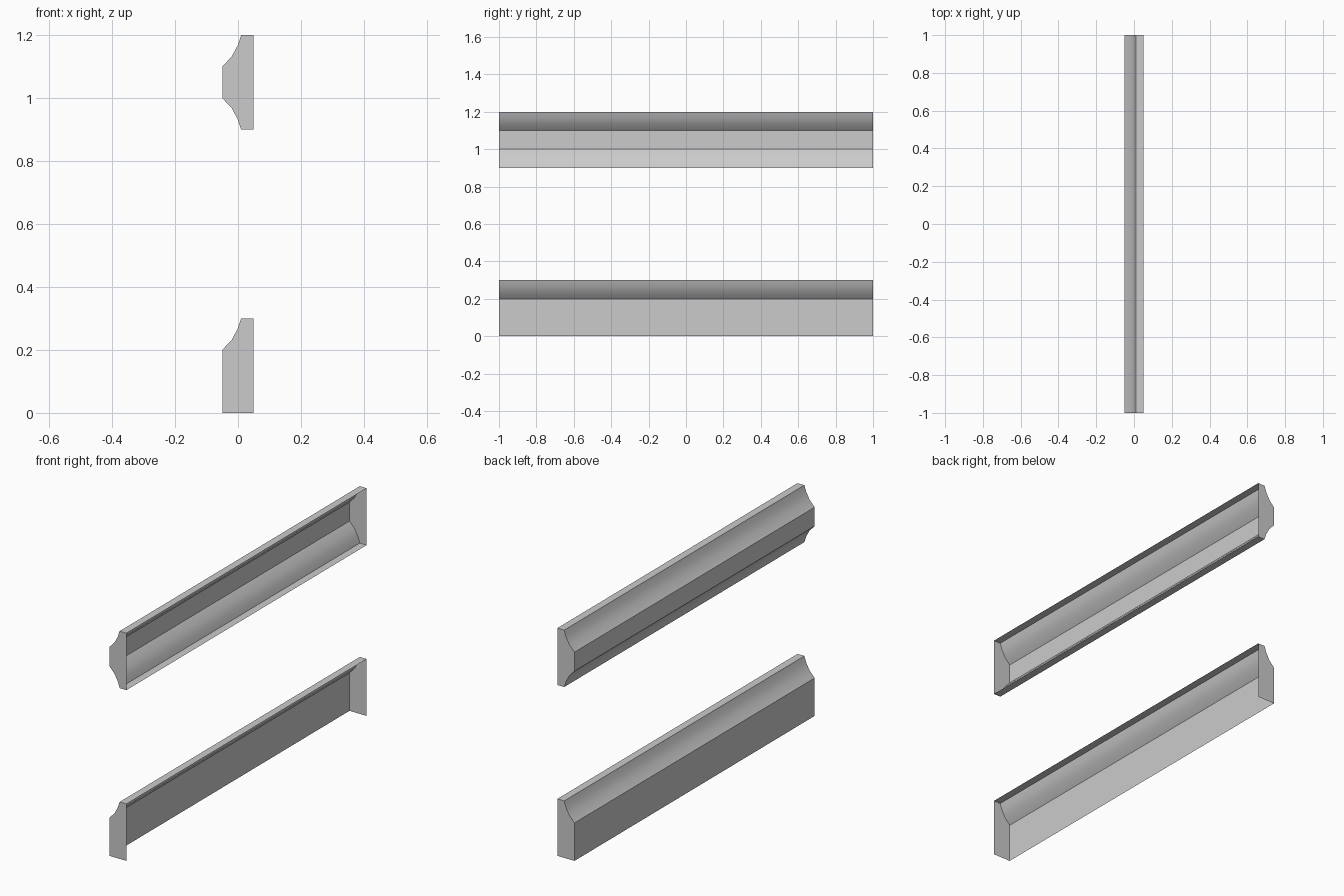
import bpy
import bmesh

cube = bpy.data.objects.get("Cube")
if cube:
    bpy.data.objects.remove(cube, do_unlink=True)

HALF_LENGTH = 1.0
BACK_X = 0.05

grey = bpy.data.materials.new("plain grey")
grey.use_nodes = True
grey.diffuse_color = (0.6, 0.6, 0.6, 1)
grey.node_tree.nodes["Principled BSDF"].inputs["Base Color"].default_value = grey.diffuse_color

# Concave cove from the front face up to the top ledge: (x, height above cove foot)
COVE = [(-0.05, 0.0), (-0.02, 0.032), (-0.001, 0.067), (0.01, 0.1)]


def make_moulding(name, profile):
    """Sweep an open profile along y and cap both ends; the back stays open."""
    bm = bmesh.new()
    front = [bm.verts.new((x, -HALF_LENGTH, z)) for x, z in profile]
    back = [bm.verts.new((x, HALF_LENGTH, z)) for x, z in profile]
    for i in range(len(profile) - 1):
        bm.faces.new((front[i], back[i], back[i + 1], front[i + 1]))
    bm.faces.new(front)
    bm.faces.new(reversed(back))
    bm.normal_update()
    # Point every face outwards
    if bm.faces[:][-1].normal.y < 0:
        bmesh.ops.reverse_faces(bm, faces=bm.faces[:])
    mesh = bpy.data.meshes.new(name)
    bm.to_mesh(mesh)
    bm.free()
    mesh.materials.append(grey)
    obj = bpy.data.objects.new(name, mesh)
    bpy.context.collection.objects.link(obj)
    bpy.ops.object.select_all(action='DESELECT')
    obj.select_set(True)
    bpy.context.view_layer.objects.active = obj
    bpy.ops.object.shade_smooth_by_angle()
    return obj


# Baseboard: open below and behind; the end caps reach the back bottom corner
base_cove = [(x, 0.2 + h) for x, h in COVE]
baseboard = make_moulding("baseboard", [(-0.05, 0)] + base_cove + [(BACK_X, 0.3), (BACK_X, 0)])

# Chair rail: cove mirrored above and below its flat face
rail_top = [(x, 1.1 + h) for x, h in COVE] + [(BACK_X, 1.2)]
rail_bottom = [(x, 2.1 - z) for x, z in reversed(rail_top)]
chair_rail = make_moulding("chair_rail", rail_bottom + rail_top)

# Remove the wall-side face of the baseboard, which sits against the wall
bm = bmesh.new()
bm.from_mesh(baseboard.data)
hidden = [f for f in bm.faces if all(v.co.x > BACK_X - 0.001 for v in f.verts)]
bmesh.ops.delete(bm, geom=hidden, context='FACES_ONLY')
bm.to_mesh(baseboard.data)
bm.free()
